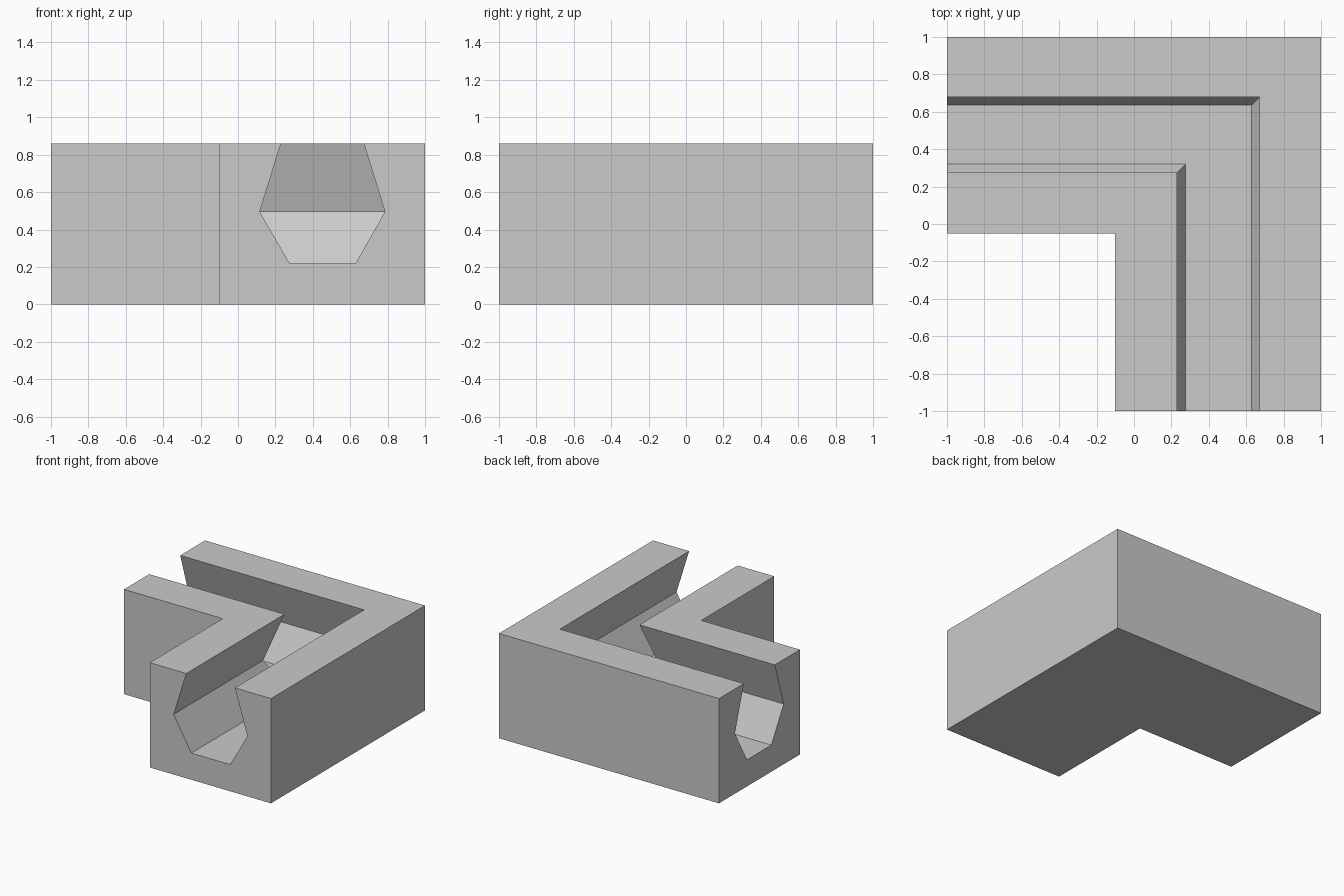
import bpy
import bmesh

cube = bpy.data.objects.get("Cube")
if cube:
    bpy.data.objects.remove(cube, do_unlink=True)

HEIGHT, WIDEST, FLOOR = 0.861, 0.495, 0.219

# Cross-section at the mitred corner: (x, y, z), from the inner wall round to the outer wall
profile = [
    (-0.102, -0.052, 0), (-0.102, -0.052, HEIGHT),      # inner wall
    (0.23, 0.275, HEIGHT), (0.116, 0.16, WIDEST),       # inner overhang
    (0.276, 0.32, FLOOR), (0.629, 0.636, FLOOR),        # channel floor
    (0.786, 0.793, WIDEST), (0.672, 0.678, HEIGHT),     # outer overhang
    (1, 1, HEIGHT), (1, 1, 0),                          # outer wall
]

# Sweep the section from the right end, through the corner, to the front end
stations = [
    [(-1, y, z) for x, y, z in profile],
    profile,
    [(x, -1, z) for x, y, z in profile],
]
bm = bmesh.new()
rings = [[bm.verts.new(p) for p in ring] for ring in stations]
n = len(profile)
for a, b in zip(rings, rings[1:]):
    for i in range(n):
        j = (i + 1) % n
        bm.faces.new((a[i], a[j], b[j], b[i]))
bm.faces.new(rings[0])
bm.faces.new(rings[-1][::-1])

# Merge the coplanar underside halves into one L-shaped face
bm.normal_update()
bmesh.ops.recalc_face_normals(bm, faces=bm.faces)
bmesh.ops.dissolve_limit(bm, angle_limit=0.001, verts=bm.verts, edges=bm.edges)

mesh = bpy.data.meshes.new("corner_channel_block")
bm.to_mesh(mesh)
bm.free()
block = bpy.data.objects.new("corner_channel_block", mesh)
bpy.context.collection.objects.link(block)

# Plain grey finish
grey = bpy.data.materials.new("light grey")
grey.use_nodes = True
colour = (0.59, 0.59, 0.59, 1)
grey.diffuse_color = colour
grey.node_tree.nodes["Principled BSDF"].inputs["Base Color"].default_value = colour
mesh.materials.append(grey)
